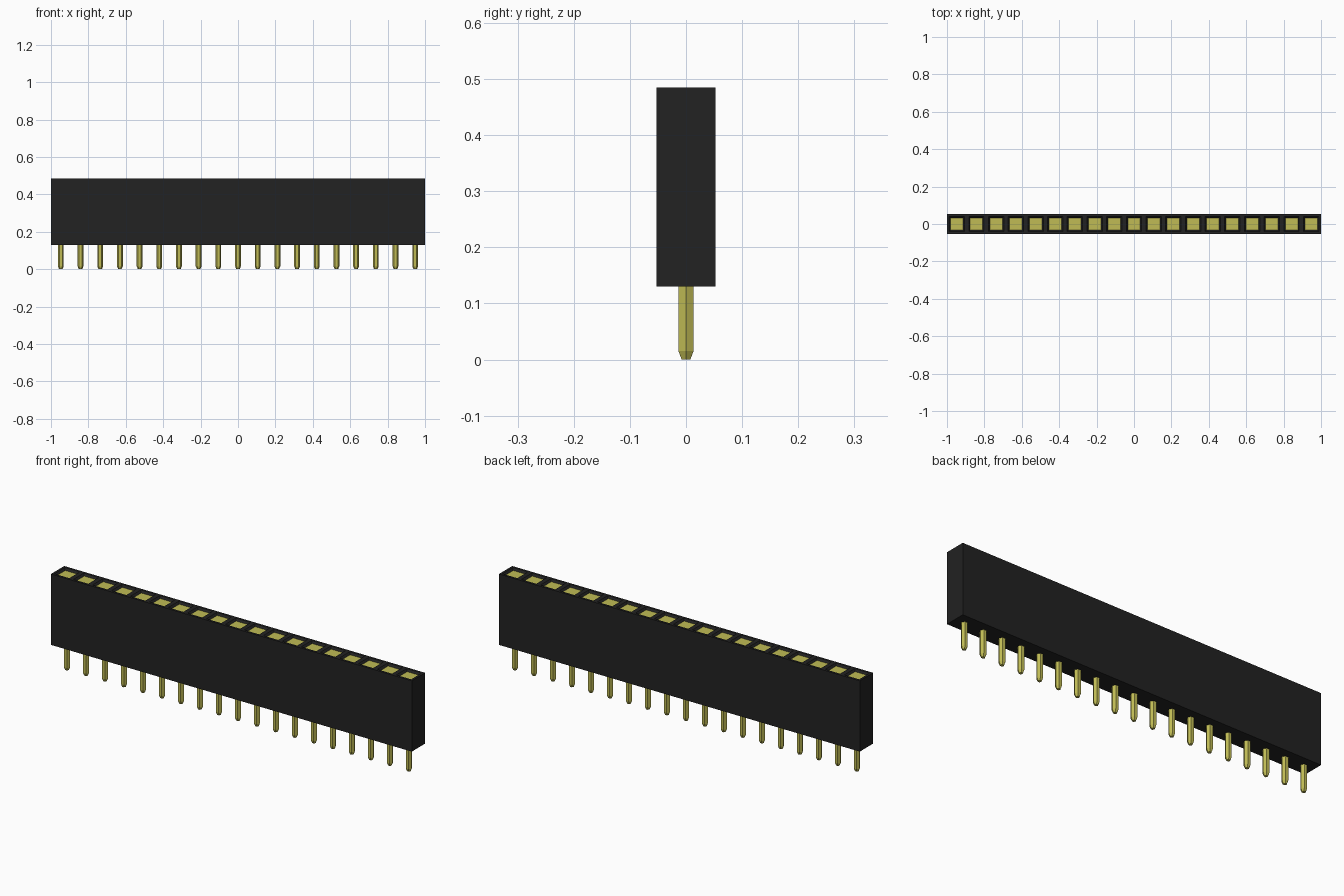
import bpy
import bmesh
import math
from mathutils import Matrix, Vector

COUNT = 19
PITCH = 2 / COUNT
BOTTOM, TOP = 0.13, 0.485

cube = bpy.data.objects.get("Cube")
if cube:
    bpy.data.objects.remove(cube, do_unlink=True)


def material(name, color):
    mat = bpy.data.materials.new(name)
    mat.use_nodes = True
    mat.diffuse_color = color
    mat.node_tree.nodes["Principled BSDF"].inputs["Base Color"].default_value = color
    return mat


def finish(bm, name, *mats):
    bmesh.ops.recalc_face_normals(bm, faces=bm.faces)
    mesh = bpy.data.meshes.new(name)
    bm.to_mesh(mesh)
    bm.free()
    for mat in mats:
        mesh.materials.append(mat)
    obj = bpy.data.objects.new(name, mesh)
    bpy.context.collection.objects.link(obj)
    return obj


black = material("black plastic", (0.016, 0.016, 0.016, 1))
gold = material("gold metal", (0.53, 0.50, 0.09, 1))

# Housing: a row of square cells, each with a funnel down to a gold contact
bm = bmesh.new()
bmesh.ops.create_grid(bm, x_segments=COUNT, y_segments=1, size=1,
                      matrix=Matrix.Translation((0, 0, TOP)) @ Matrix.Diagonal((1, PITCH / 2, 1, 1)))
cells = bm.faces[:]
rim = [e for e in bm.edges if e.is_boundary]
bmesh.ops.inset_individual(bm, faces=cells, thickness=0.016)
bmesh.ops.inset_individual(bm, faces=cells, thickness=0.0112, depth=-0.01)
for face in cells:
    face.material_index = 1

# Housing walls and floor
rim = [e for e in bm.edges if e.is_boundary]
walls = bmesh.ops.extrude_edge_only(bm, edges=rim)["geom"]
for v in walls:
    if isinstance(v, bmesh.types.BMVert):
        v.co.z = BOTTOM
bmesh.ops.holes_fill(bm, edges=[e for e in bm.edges if e.is_boundary], sides=0)
finish(bm, "housing", black, gold)

# Pins: six-sided shafts with a tapered tip, hidden upper end inside the housing
for i in range(COUNT):
    bm = bmesh.new()
    rings = []
    for z, radius in ((0, 0.009), (0.015, 0.0155), (BOTTOM + 0.01, 0.0155)):
        rings.append([bm.verts.new(Vector((radius * math.cos(a), radius * math.sin(a), z)))
                      for a in (math.tau * k / 6 for k in range(6))])
    for low, high in zip(rings, rings[1:]):
        for k in range(6):
            n = (k + 1) % 6
            bm.faces.new((low[k], low[n], high[n], high[k]))
    bm.faces.new(rings[0])
    bm.faces.new(rings[-1])
    pin = finish(bm, f"pin_{i + 1}", gold)
    pin.location.x = (i - (COUNT - 1) / 2) * PITCH
